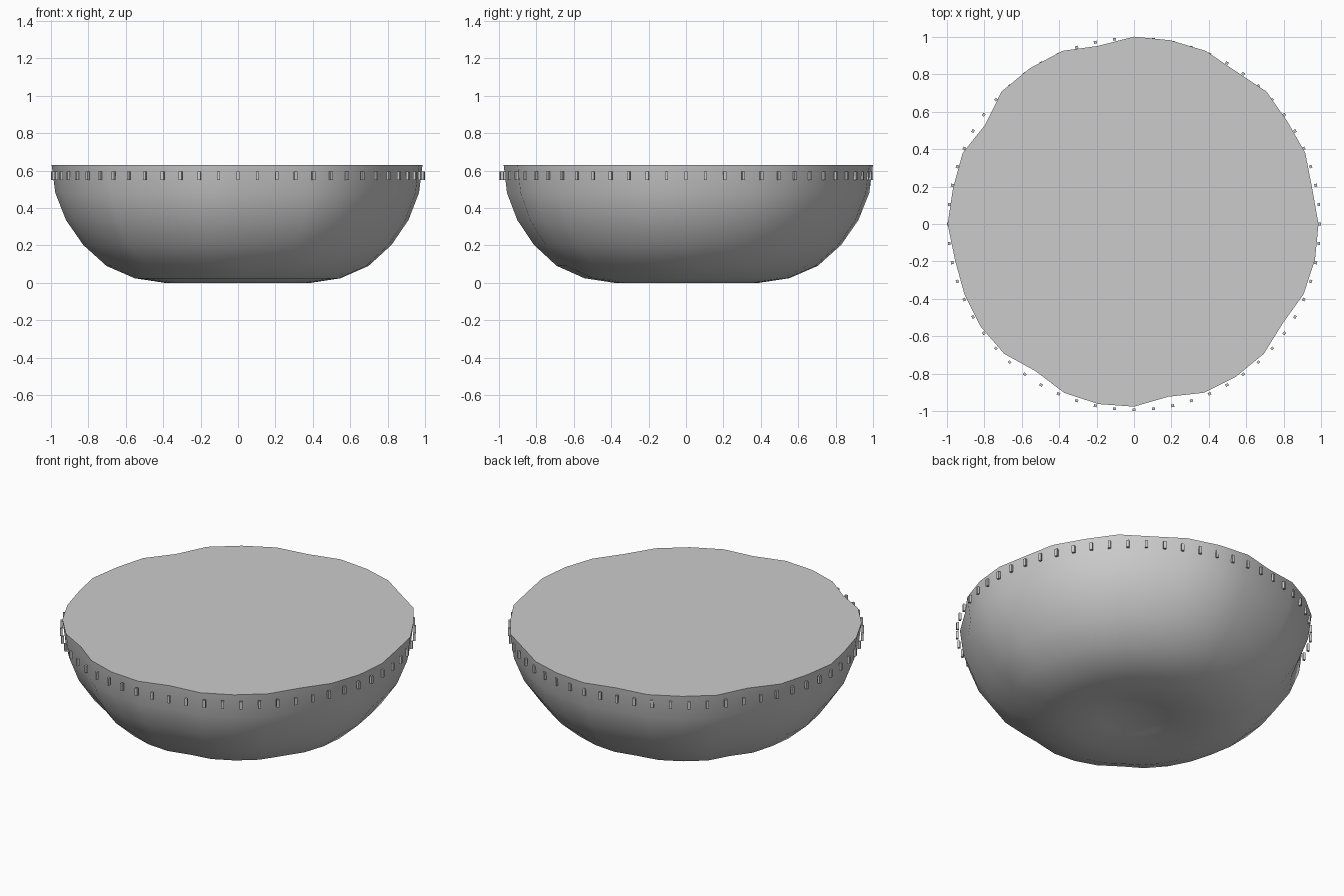
import bpy, bmesh
from math import sin, cos, pi, radians

old = bpy.data.objects.get("Cube")
if old:
    bpy.data.objects.remove(old, do_unlink=True)


def make_material(name, value):
    mat = bpy.data.materials.new(name)
    mat.use_nodes = True
    color = (value, value, value, 1)
    mat.diffuse_color = color
    mat.node_tree.nodes["Principled BSDF"].inputs["Base Color"].default_value = color
    return mat


grey = make_material("plain grey", 0.6)


def make_object(name, bm):
    bmesh.ops.recalc_face_normals(bm, faces=bm.faces)
    mesh = bpy.data.meshes.new(name)
    bm.to_mesh(mesh)
    bm.free()
    mesh.materials.append(grey)
    obj = bpy.data.objects.new(name, mesh)
    bpy.context.collection.objects.link(obj)
    return obj


# Bowl: squashed half sphere, dented rim, pushed-in base
SIDES, RIM_Z, DEPTH, RADIUS = 32, 0.63, 0.77, 0.985
wobble = [15, 15, 15, -5, 15, 0, 5, -15, 0, 0, -5, -30, -5, -5, -10, -45,
          -10, -5, -10, -40, -5, 0, -5, -10, 10, 0, 5, -30, 15, 15, 15, -15]
base_lift = {0: 0.21, 1: 0.15, 2: 0.08, 3: 0.035, 4: 0.005}

bm = bmesh.new()
pole = bm.verts.new((0, 0, RIM_Z - DEPTH + base_lift[0]))
rings = []
for k in range(1, 9):
    polar = k * pi / 16
    z = RIM_Z - DEPTH * cos(polar) + base_lift.get(k, 0)
    fade = 0.5 + k / 16
    ring = []
    for i, dent in enumerate(wobble):
        r = sin(polar) * (RADIUS + fade * dent / 1000)
        a = 2 * pi * i / SIDES
        ring.append(bm.verts.new((r * sin(a), r * cos(a), z)))
    rings.append(ring)

for i in range(SIDES):
    j = (i + 1) % SIDES
    bm.faces.new((pole, rings[0][i], rings[0][j]))
    for low, high in zip(rings, rings[1:]):
        bm.faces.new((low[i], high[i], high[j], low[j]))
bm.faces.new(rings[-1])
bowl = make_object("bowl", bm)
bpy.context.view_layer.objects.active = bowl
bowl.select_set(True)
bpy.ops.object.shade_smooth_by_angle(angle=radians(40))

# Small upright pegs around the rim
COUNT = 60
bm = bmesh.new()
for i in range(COUNT):
    a = 2 * pi * i / COUNT
    radial, tangent = (sin(a), cos(a)), (cos(a), -sin(a))
    verts = bmesh.ops.create_cube(bm, size=1)["verts"]
    for v in verts:
        out, side = 0.992 + 0.014 * v.co.x, 0.016 * v.co.y
        v.co = (radial[0] * out + tangent[0] * side,
                radial[1] * out + tangent[1] * side,
                0.572 + 0.045 * v.co.z)
make_object("rim_pegs", bm)
